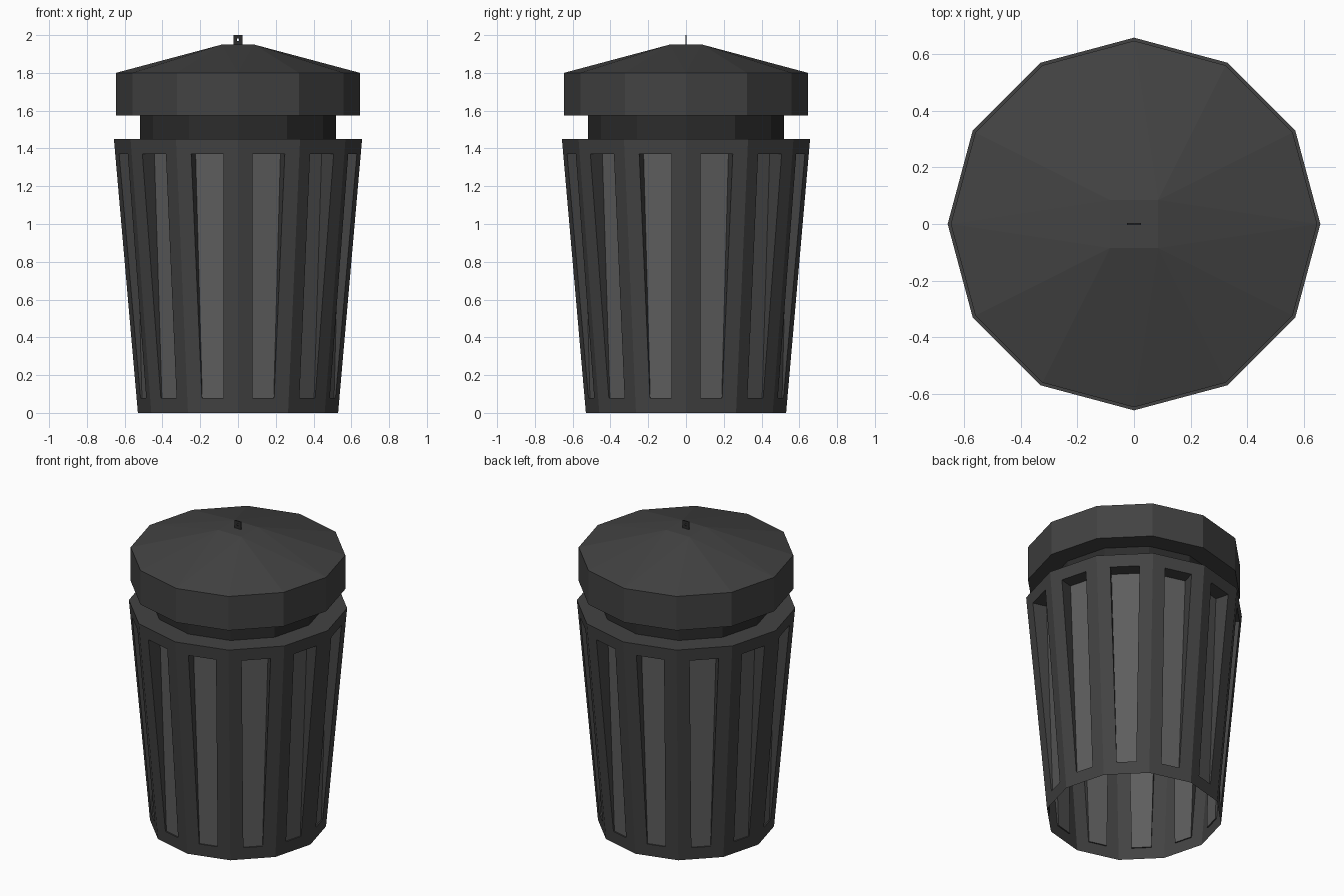
import bpy, bmesh
from math import cos, sin, tau
from mathutils import Vector

if "Cube" in bpy.data.objects:
    bpy.data.objects.remove(bpy.data.objects["Cube"])

SIDES = 12


def material(name, v):
    m = bpy.data.materials.new(name)
    m.diffuse_color = (v, v, v, 1)
    m.use_nodes = True
    m.node_tree.nodes["Principled BSDF"].inputs["Base Color"].default_value = m.diffuse_color
    return m


DARK, PANEL, NECK = material("dark_grey", 0.055), material("panel_grey", 0.11), material("neck_grey", 0.025)


def finish(bm, name, *mats):
    bmesh.ops.recalc_face_normals(bm, faces=bm.faces)
    me = bpy.data.meshes.new(name)
    bm.to_mesh(me)
    bm.free()
    for m in mats:
        me.materials.append(m)
    ob = bpy.data.objects.new(name, me)
    bpy.context.collection.objects.link(ob)
    return ob


def loft(bm, rings):
    """Skin 12-sided rings given as (radius, z); returns the side faces."""
    loops = [[bm.verts.new((r * cos(tau * i / SIDES), r * sin(tau * i / SIDES), z))
              for i in range(SIDES)] for r, z in rings]
    faces = []
    for a, b in zip(loops, loops[1:]):
        for i in range(SIDES):
            j = (i + 1) % SIDES
            faces.append(bm.faces.new((a[i], a[j], b[j], b[i])))
    return faces, loops


# Tapered body, open below, with flat rim and recessed panels
bm = bmesh.new()
faces, _ = loft(bm, [(0.53, 0), (0.657, 1.45), (0.52, 1.45)])
walls = faces[:SIDES]
bm.normal_update()
bmesh.ops.inset_individual(bm, faces=walls, thickness=0.08, use_even_offset=True)
panels = bmesh.ops.extrude_discrete_faces(bm, faces=walls)["faces"]
for f in panels:
    f.material_index = 1
    c = f.calc_center_median()
    inward = -Vector((c.x, c.y, 0)).normalized()
    for v in f.verts:
        v.co += inward * (0.09 if v.co.z > 0.7 else 0.008)
# reconnect the recess walls around each panel
for f in panels:
    f.tag = True
holes = [e for e in bm.edges if len(e.link_faces) == 1]
if any(0.05 < e.verts[0].co.z < 1.4 for e in holes):
    for f in panels:
        c = f.calc_center_median()
        d = Vector((c.x, c.y, 0)).normalized()
        for e in list(f.edges):
            if len(e.link_faces) == 1:
                outer = []
                for v in e.verts:
                    p = v.co + d * (0.09 if v.co.z > 0.7 else 0.008)
                    outer.append(min(bm.verts, key=lambda q: (q.co - p).length))
                bm.faces.new((e.verts[0], e.verts[1], outer[1], outer[0]))
finish(bm, "body", DARK, PANEL)

# Recessed neck
bm = bmesh.new()
loft(bm, [(0.52, 1.45), (0.52, 1.575)])
finish(bm, "neck", NECK)

# Lid: underside ring, upright band, then a roof rising to a small square
bm = bmesh.new()
_, loops = loft(bm, [(0.52, 1.575), (0.646, 1.575), (0.646, 1.8)])
square = [bm.verts.new((x, y, 1.95)) for x, y in ((.085, .085), (-.085, .085), (-.085, -.085), (.085, -.085))]
bm.faces.new(square)
rim = loops[-1]
for q in range(4):
    s, t = square[q], square[(q + 1) % 4]
    a, b, c, d = (rim[(3 * q + k) % SIDES] for k in range(4))
    for tri in ((a, b, s), (b, c, s), (c, d, s), (d, t, s)):
        bm.faces.new(tri)
finish(bm, "lid", DARK)

# Small square loop on top with a tiny hole
bm = bmesh.new()
ring = [[bm.verts.new((x * h, 0, 1.975 + z * h)) for x, z in ((-1, -1), (1, -1), (1, 1), (-1, 1))]
        for h in (0.025, 0.006)]
for i in range(4):
    j = (i + 1) % 4
    bm.faces.new((ring[0][i], ring[0][j], ring[1][j], ring[1][i]))
tab = finish(bm, "lid_loop", NECK)
mod = tab.modifiers.new("thickness", "SOLIDIFY")
mod.thickness, mod.offset = 0.007, 0
